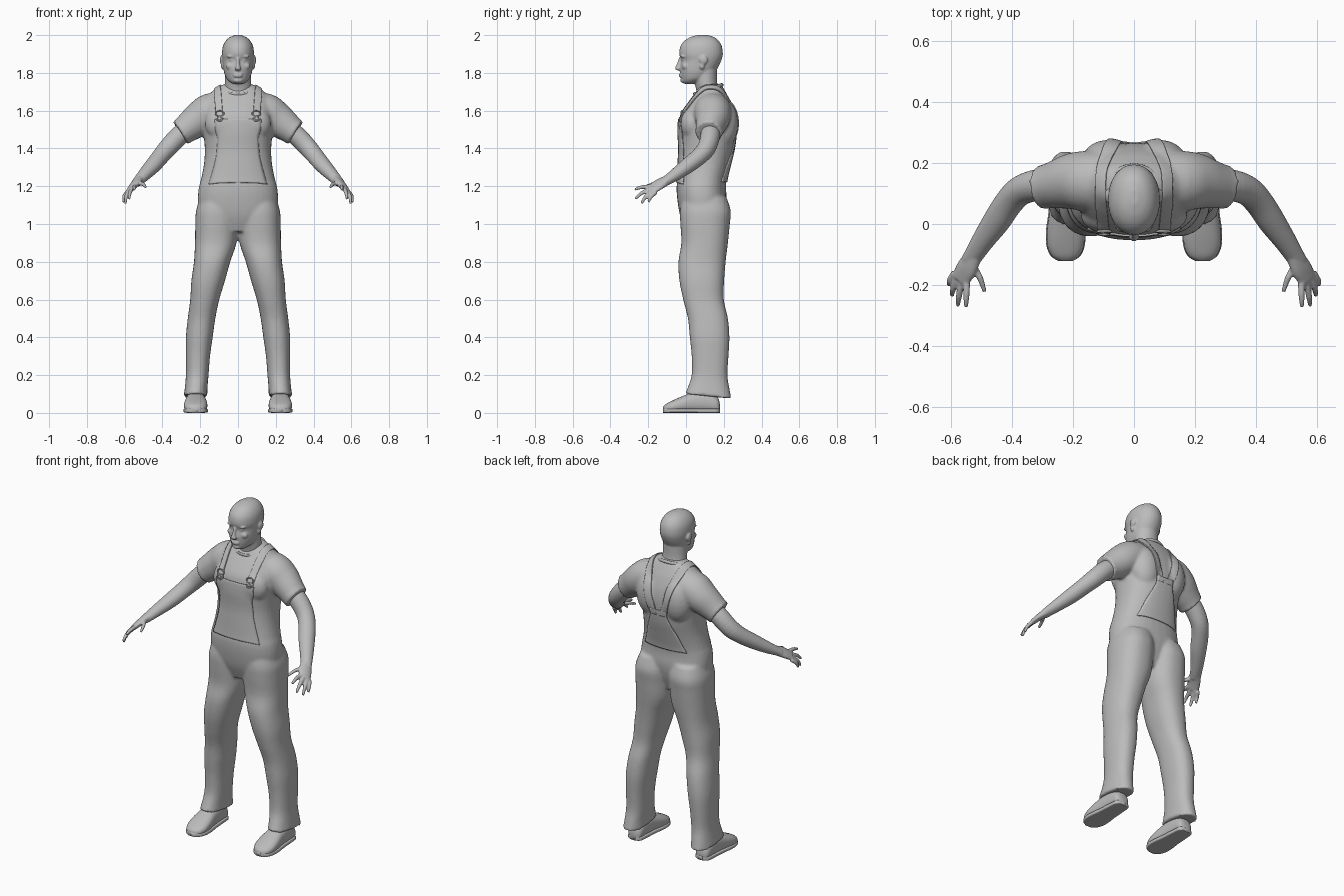
import bpy
import bmesh
from math import cos, sin, pi, copysign
from mathutils import Vector, Matrix

default = bpy.data.objects.get("Cube")
if default:
    bpy.data.objects.remove(default, do_unlink=True)

grey = bpy.data.materials.new("plain grey")
grey.use_nodes = True
tone = (0.5, 0.5, 0.5, 1)
grey.diffuse_color = tone
grey.node_tree.nodes["Principled BSDF"].inputs["Base Color"].default_value = tone

X, Y, Z = Vector((1, 0, 0)), Vector((0, 1, 0)), Vector((0, 0, 1))


def spline(rows, steps=4):
    """Smoothly interpolate rows of numbers."""
    out = []
    for i in range(len(rows) - 1):
        a, b, c, d = (rows[min(max(j, 0), len(rows) - 1)] for j in range(i - 1, i + 3))
        for k in range(steps):
            t = k / steps
            out.append([q + t / 2 * (r - p + t * (2 * p - 5 * q + 4 * r - s + t * (3 * (q - r) + s - p)))
                        for p, q, r, s in zip(a, b, c, d)])
    return out + [list(rows[-1])]


def loft(bm, rows, u=None, v=None, n=32, power=2):
    """Closed skin through rings given as x, y, z, radius u, radius v."""
    rows = spline(rows)
    centres = [Vector(r[:3]) for r in rows]
    rings = []
    for i, row in enumerate(rows):
        tangent = (centres[min(i + 1, len(rows) - 1)] - centres[max(i - 1, 0)]).normalized()
        uu = u or tangent.cross(Z).normalized()
        vv = v or uu.cross(tangent).normalized()
        ring = []
        for k in range(n):
            c, s = cos(2 * pi * k / n), sin(2 * pi * k / n)
            c = copysign(abs(c) ** (2 / power), c)
            s = copysign(abs(s) ** (2 / power), s)
            ring.append(bm.verts.new(centres[i] + uu * c * row[3] + vv * s * row[4]))
        rings.append(ring)
    for a, b in zip(rings, rings[1:]):
        for k in range(n):
            bm.faces.new((a[k], a[k - 1], b[k - 1], b[k]))
    bm.faces.new(rings[0])
    bm.faces.new(rings[-1])


def levels(bm, rows, power=2):
    """Loft of level slices given as z, centre x, half width, front y, back y."""
    loft(bm, [(cx, (f + b) / 2, z, w, (b - f) / 2) for z, cx, w, f, b in rows], X, Y, power=power)


def blob(bm, centre, radii):
    bmesh.ops.create_icosphere(bm, subdivisions=3, radius=1,
                               matrix=Matrix.Translation(centre) @ Matrix.Diagonal((*radii, 1)))


def mirror(bm):
    copy = bmesh.ops.duplicate(bm, geom=bm.verts[:] + bm.edges[:] + bm.faces[:])["geom"]
    bmesh.ops.scale(bm, vec=(-1, 1, 1), verts=[g for g in copy if isinstance(g, bmesh.types.BMVert)])


def finish(bm, name, voxel=0, soften=4):
    """Turn the parts into one object, optionally fused into a single skin."""
    bmesh.ops.recalc_face_normals(bm, faces=bm.faces[:])
    mesh = bpy.data.meshes.new(name)
    bm.to_mesh(mesh)
    bm.free()
    mesh.shade_smooth()
    mesh.materials.append(grey)
    obj = bpy.data.objects.new(name, mesh)
    bpy.context.collection.objects.link(obj)
    if voxel:
        fuse = obj.modifiers.new("fuse", 'REMESH')
        fuse.mode = 'VOXEL'
        fuse.voxel_size = voxel
        fuse.use_smooth_shade = True
        relax = obj.modifiers.new("relax", 'SMOOTH')
        relax.iterations = soften
    return obj


# Overalls and shirt: legs, sleeves and shoulder blades, mirrored, then the torso
bm = bmesh.new()
levels(bm, [(1.14, .10, .10, -.02, .215), (1.07, .11, .112, -.032, .237), (1.0, .113, .113, -.03, .232),
            (.9, .118, .11, -.025, .222), (.8, .137, .096, -.04, .21), (.7, .158, .089, -.035, .202),
            (.6, .176, .077, -.015, .2), (.5, .193, .073, .01, .222), (.4, .205, .071, .02, .23),
            (.3, .212, .064, .03, .225), (.2, .216, .06, .03, .22), (.13, .222, .06, .01, .232),
            (.09, .225, .063, -.005, .24)], 2.3)
for vert in bm.verts:  # the hem hangs lower at the back
    vert.co.z -= .16 * (vert.co.y - .1) * max(0, 1 - vert.co.z / .25)
loft(bm, [(.08, .14, 1.60, .10, .10), (.15, .14, 1.59, .10, .10), (.2, .14, 1.56, .093, .092),
          (.25, .13, 1.522, .08, .082), (.29, .122, 1.492, .072, .072), (.305, .12, 1.482, .074, .073)])
blob(bm, (.085, .2, 1.53), (.09, .076, .13))
blob(bm, (.085, .03, 1.53), (.09, .062, .09))
mirror(bm)
levels(bm, [(.96, 0, .1, 0, .17), (1.04, 0, .2, -.03, .2), (1.12, 0, .213, -.045, .215),
            (1.19, 0, .208, -.05, .212), (1.24, 0, .195, -.045, .216), (1.32, 0, .18, -.04, .235),
            (1.4, 0, .176, -.036, .254), (1.5, 0, .185, -.04, .265), (1.58, 0, .19, -.03, .258),
            (1.65, 0, .175, .015, .235), (1.69, 0, .148, .045, .215), (1.72, 0, .115, .065, .198),
            (1.74, 0, .075, .08, .185)], 2.3)
garment = finish(bm, "overalls_and_shirt", .009)

# Head: features are mirrored, then the skull, neck, nose and mouth
bm = bmesh.new()
blob(bm, (.033, -.014, 1.887), (.027, .015, .008))
blob(bm, (.032, -.009, 1.868), (.013, .013, .008))
blob(bm, (.04, -.002, 1.835), (.025, .02, .02))
blob(bm, (.087, .093, 1.868), (.009, .022, .024))
blob(bm, (.083, .085, 1.838), (.008, .014, .02))
blob(bm, (.01, -.043, 1.822), (.009, .009, .007))
mirror(bm)
levels(bm, [(1.742, 0, .025, -.008, .035), (1.752, 0, .043, -.02, .075), (1.77, 0, .061, -.025, .12),
            (1.8, 0, .073, -.03, .15), (1.83, 0, .078, -.032, .17), (1.866, 0, .082, -.026, .187),
            (1.9, 0, .085, -.036, .195), (1.94, 0, .08, -.03, .19), (1.97, 0, .065, -.008, .173),
            (1.99, 0, .042, .025, .148), (2.001, 0, .012, .065, .11)], 2.1)
levels(bm, [(1.64, 0, .085, .05, .2), (1.7, 0, .074, .055, .18), (1.75, 0, .07, .045, .165),
            (1.83, 0, .068, .03, .165)])
loft(bm, [(0, -.028, 1.878, .008, .01), (0, -.036, 1.85, .009, .012), (0, -.043, 1.823, .013, .015),
          (0, -.033, 1.812, .01, .01)], X, Y, 16)
for height in (1.782, 1.792):
    blob(bm, (0, -.029, height), (.024, .009, .005))
blob(bm, (0, -.016, 1.76), (.024, .014, .013))
finish(bm, "head", .005, 3)

# Bare arms with hands
bm = bmesh.new()
loft(bm, [(.23, .13, 1.53, .05, .05), (.31, .128, 1.468, .052, .052), (.37, .11, 1.405, .049, .05),
          (.41, .07, 1.358, .047, .045), (.45, .01, 1.31, .045, .041), (.495, -.055, 1.262, .037, .033),
          (.53, -.11, 1.225, .031, .024), (.54, -.125, 1.215, .03, .02)], n=24)
across = Vector((.6, .45, -.4)).normalized()
loft(bm, [(.526, -.105, 1.23, .03, .023), (.548, -.145, 1.208, .038, .019), (.569, -.183, 1.182, .035, .014)],
     across, n=24)
fingers = [((.547, -.175, 1.199), (.549, -.235, 1.195), (.55, -.272, 1.182)),
           ((.562, -.18, 1.188), (.573, -.235, 1.163), (.577, -.268, 1.133)),
           ((.577, -.172, 1.175), (.592, -.212, 1.146), (.596, -.235, 1.109)),
           ((.587, -.16, 1.168), (.603, -.185, 1.145), (.606, -.2, 1.116)),
           ((.53, -.135, 1.216), (.505, -.175, 1.212), (.489, -.222, 1.195))]
for base, joint, tip in fingers:
    loft(bm, [(*base, .012, .012), (*joint, .0105, .0105), (*tip, .007, .007)], n=12)
mirror(bm)
finish(bm, "arms_and_hands", .005, 3)

# Shoes: rounded uppers on flat soles
bm = bmesh.new()
upper = [(.18, .02, .045), (.165, .042, .085), (.11, .048, .115), (.04, .053, .11), (-.02, .061, .088),
         (-.07, .06, .066), (-.105, .045, .048), (-.121, .02, .033)]
loft(bm, [(.224, y, h / 2, w, h / 2) for y, w, h in upper], X, Z, power=2.4)
for vert in bm.verts:
    vert.co.z = max(vert.co.z, .004)
loft(bm, [(.224, y, .012, w + .003, .012) for y, w, h in upper], X, Z, power=5)
mirror(bm)
shoes = finish(bm, "shoes")


def strip(name, rows, mirrored=False):
    """Cloth band given as x, y, z, half width, laid on the garment."""
    bm = bmesh.new()
    rows, cols = spline(rows, 8), 12
    grid = [[bm.verts.new((x + w * (2 * k / cols - 1), y, z)) for k in range(cols + 1)]
            for x, y, z, w in rows]
    for a, b in zip(grid, grid[1:]):
        for k in range(cols):
            bm.faces.new((a[k], a[k + 1], b[k + 1], b[k]))
    obj = finish(bm, name)
    if mirrored:
        flip = obj.modifiers.new("mirror", 'MIRROR')
        flip.use_mirror_merge = False
    wrap = obj.modifiers.new("wrap", 'SHRINKWRAP')
    wrap.target = garment
    wrap.wrap_mode = 'ABOVE_SURFACE'
    wrap.offset = .003
    thick = obj.modifiers.new("thickness", 'SOLIDIFY')
    thick.thickness = .006
    thick.offset = 0


# Bib, back panel and shoulder straps
strip("bib", [(0, -.06, 1.56, .135), (0, -.06, 1.45, .13), (0, -.06, 1.33, .15), (0, -.06, 1.22, .185)])
strip("back_panel", [(0, .3, 1.47, .045), (0, .3, 1.4, .075), (0, .28, 1.3, .13), (0, .25, 1.22, .17)])
strip("shoulder_straps", [(.097, -.03, 1.55, .02), (.106, 0, 1.63, .021), (.115, .05, 1.7, .023),
                          (.115, .11, 1.73, .023), (.105, .18, 1.71, .023), (.08, .24, 1.63, .022),
                          (.055, .28, 1.53, .022), (.03, .28, 1.44, .02)], True)


def ring(name, centre, size, tilt, thickness):
    bpy.ops.mesh.primitive_torus_add(location=centre, rotation=(tilt, 0, 0), major_radius=1,
                                     minor_radius=thickness, major_segments=40, minor_segments=8)
    obj = bpy.context.object
    obj.name = name
    obj.scale = size
    obj.data.materials.append(grey)
    bpy.ops.object.shade_smooth()


# Shirt collar, and strap buckles resting on the chest
ring("shirt_collar", (0, .118, 1.712), (.086, .078, .12), .33, .08)
bpy.context.view_layer.update()
chest = garment.evaluated_get(bpy.context.evaluated_depsgraph_get())
for side, word in ((1, "left"), (-1, "right")):
    for height, label, radius in ((1.585, "upper", .021), (1.555, "lower", .015)):
        hit, spot, normal, face = chest.ray_cast(Vector((side * .097, -1, height)), Y)
        if hit:
            ring(f"{word}_{label}_buckle", spot - Y * .008, (radius, radius * .7, radius), pi / 2 - .15, .2)
